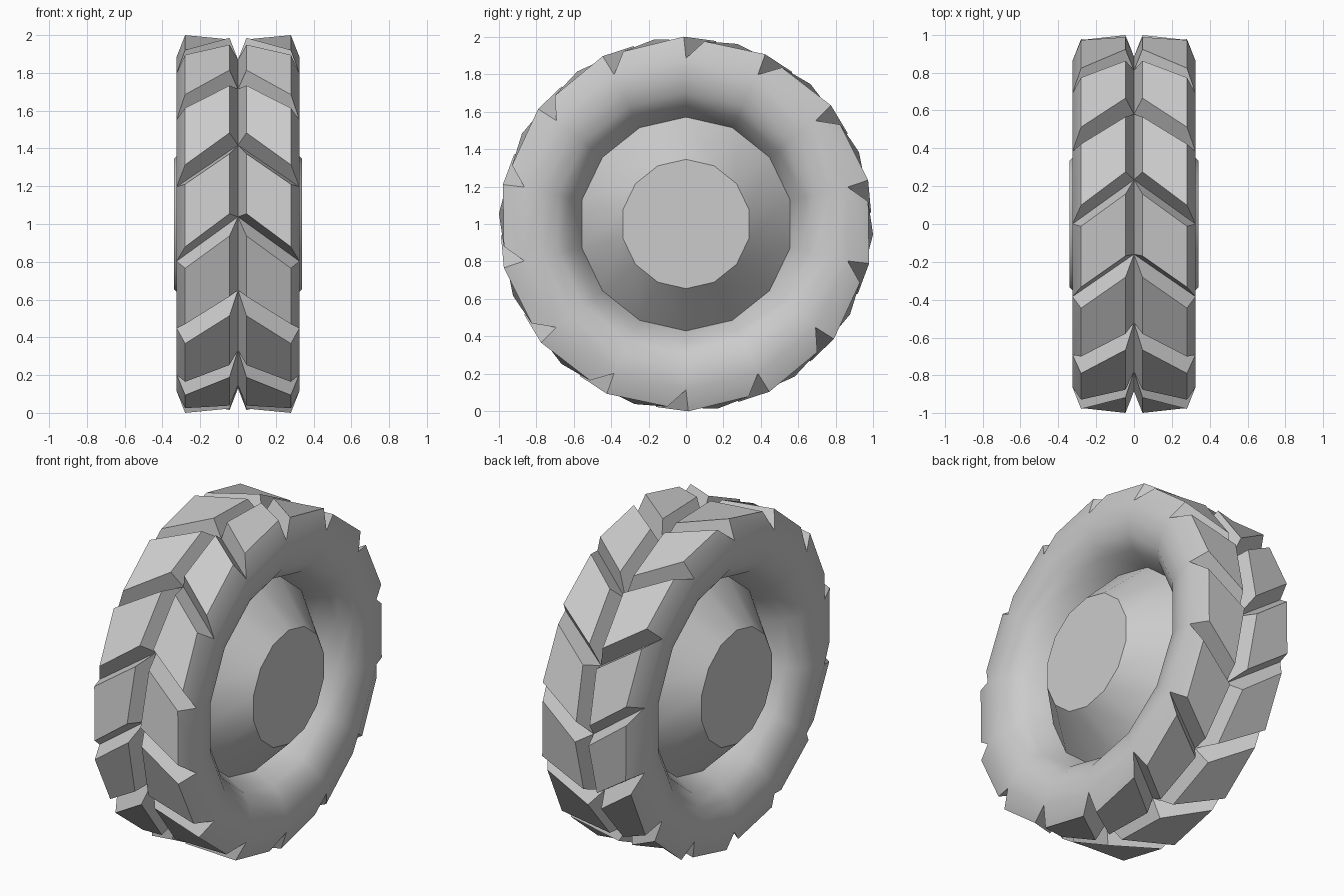
import bpy, bmesh
from math import sin, cos, radians

if "Cube" in bpy.data.objects:
    bpy.data.objects.remove(bpy.data.objects["Cube"])

N = 14
STEP = 360 / N


def pt(x, r, t):
    # angle t runs from the front (-y) up over the top
    a = radians(t)
    return (x, -r * cos(a), 1 + r * sin(a))


def finish(bm, name):
    bmesh.ops.remove_doubles(bm, verts=bm.verts, dist=0.0005)
    bmesh.ops.recalc_face_normals(bm, faces=bm.faces)
    me = bpy.data.meshes.new(name)
    bm.to_mesh(me)
    bm.free()
    ob = bpy.data.objects.new(name, me)
    bpy.context.collection.objects.link(ob)
    bpy.ops.object.select_all(action='DESELECT')
    ob.select_set(True)
    bpy.context.view_layer.objects.active = ob
    bpy.ops.object.shade_smooth_by_angle(angle=radians(30))
    return ob


def quad(bm, pts):
    bm.faces.new([bm.verts.new(p) for p in pts])


def lathe(bm, profile):
    # faceted revolve of (x, radius) points about the axle
    for i in range(N):
        t0, t1 = 90 + i * STEP, 90 + (i + 1) * STEP
        for (xa, ra), (xb, rb) in zip(profile, profile[1:]):
            quad(bm, [pt(xa, ra, t0), pt(xa, ra, t1), pt(xb, rb, t1), pt(xb, rb, t0)])


# tyre: chevron lugs tiling the tread, plus rounded sidewalls
R, W, LEAD = 0.885, 0.325, 15.3
bm = bmesh.new()
for s in (1, -1):
    for i in range(N):
        t = 90 + i * STEP
        u = t + STEP
        base = [pt(s * W, R, t), pt(s * W, R, u), pt(0, R, u + LEAD), pt(0, R, t + LEAD)]
        top = [pt(s * 0.28, 0.98, t + 5.8), pt(s * 0.28, 1.0, u - 0.7),
               pt(s * 0.045, 0.99, u + 9.2), pt(s * 0.045, 1.0, t + 16)]
        quad(bm, top)
        for k in range(4):
            j = (k + 1) % 4
            quad(bm, [base[k], base[j], top[j], top[k]])
    side = [(W, R), (0.322, 0.79), (0.295, 0.70), (0.235, 0.63), (0.11, 0.57)]
    lathe(bm, [(s * x, r) for x, r in side])
finish(bm, "tyre")

# wheel hub: cone with a flat cap on each side
bm = bmesh.new()
lathe(bm, [(-0.34, 0.345), (-0.11, 0.572), (0.11, 0.572), (0.34, 0.345)])
for s in (1, -1):
    quad(bm, [pt(s * 0.34, 0.345, 90 + i * STEP) for i in range(N)])
finish(bm, "wheel_hub")
